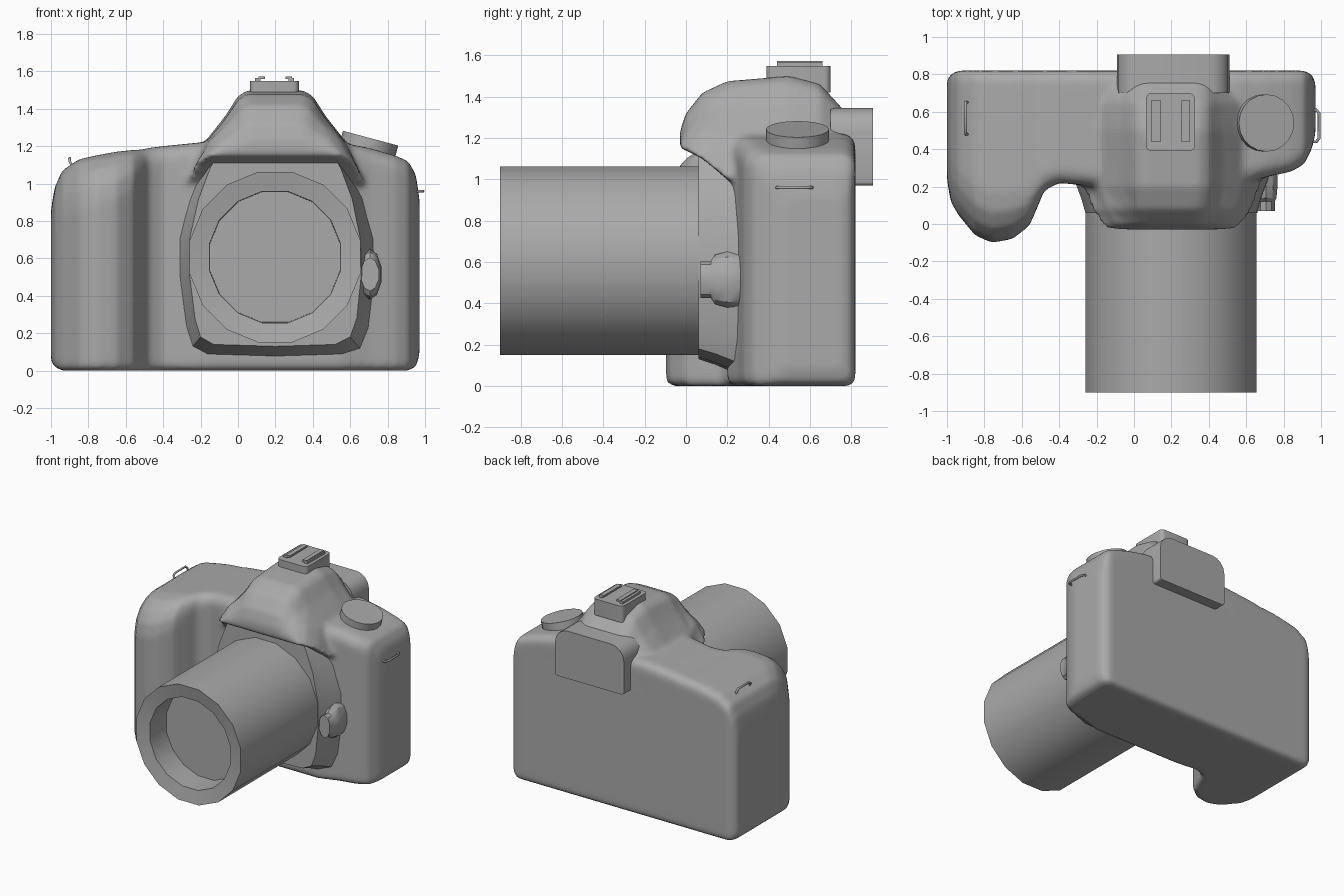
import bpy, bmesh, math
from mathutils import Matrix, Vector

cube = bpy.data.objects.get("Cube")
if cube:
    bpy.data.objects.remove(cube, do_unlink=True)

grey = bpy.data.materials.new("plain grey")
grey.use_nodes = True
grey.diffuse_color = (0.4, 0.4, 0.4, 1)
grey.node_tree.nodes["Principled BSDF"].inputs["Base Color"].default_value = (0.4, 0.4, 0.4, 1)


def add_loft(bm, rings):
    """Skin a list of equal-length rings and cap both ends."""
    loops = [[bm.verts.new(p) for p in ring] for ring in rings]
    n = len(loops[0])
    for a, b in zip(loops, loops[1:]):
        for i in range(n):
            j = (i + 1) % n
            bm.faces.new((a[i], a[j], b[j], b[i]))
    bm.faces.new(loops[0][::-1])
    bm.faces.new(loops[-1])
    bmesh.ops.recalc_face_normals(bm, faces=bm.faces)


def finish(name, bm, angle=35, bevel=0):
    mesh = bpy.data.meshes.new(name)
    bm.to_mesh(mesh)
    bm.free()
    ob = bpy.data.objects.new(name, mesh)
    bpy.context.collection.objects.link(ob)
    mesh.materials.append(grey)
    if bevel:
        mod = ob.modifiers.new("soft edges", "BEVEL")
        mod.width, mod.segments = bevel, 2
    bpy.ops.object.select_all(action="DESELECT")
    ob.select_set(True)
    bpy.context.view_layer.objects.active = ob
    bpy.ops.object.shade_smooth_by_angle(angle=math.radians(angle))
    return ob


def loft(name, rings, **kw):
    bm = bmesh.new()
    add_loft(bm, rings)
    return finish(name, bm, **kw)


def box(name, lo, hi, bevel=0):
    bm = bmesh.new()
    bmesh.ops.create_cube(bm, size=1)
    lo, hi = Vector(lo), Vector(hi)
    for v in bm.verts:
        v.co = Vector([c * s for c, s in zip(v.co, hi - lo)]) + (lo + hi) / 2
    return finish(name, bm, bevel=bevel)


def rounded(u0, u1, v0, v1, radii, steps=4):
    """Rounded rectangle; radii run from the low corner anticlockwise."""
    pts = []
    corners = [(u0, v0, 1, 1), (u1, v0, -1, 1), (u1, v1, -1, -1), (u0, v1, 1, -1)]
    for k, ((u, v, su, sv), r) in enumerate(zip(corners, radii)):
        for i in range(steps + 1):
            a = math.pi + (k + i / steps) * math.pi / 2
            pts.append((u + su * r + r * math.cos(a), v + sv * r + r * math.sin(a)))
    return pts


# Body with hand grip: x, front y, back y, bottom z, top z, top front radius
bm = bmesh.new()
stations = [
    (-1.00, 0.24, 0.77, 0.05, 0.86, 0.20), (-0.98, 0.12, 0.80, 0.02, 0.98, 0.22),
    (-0.94, 0.05, 0.82, 0.00, 1.07, 0.24), (-0.85, -0.06, 0.82, 0.00, 1.13, 0.26),
    (-0.76, -0.10, 0.82, 0.00, 1.15, 0.26), (-0.65, -0.08, 0.82, 0.00, 1.17, 0.25),
    (-0.56, -0.01, 0.82, 0.00, 1.18, 0.20), (-0.52, 0.08, 0.82, 0.00, 1.18, 0.15),
    (-0.48, 0.18, 0.82, 0.00, 1.19, 0.10), (-0.40, 0.22, 0.82, 0.00, 1.20, 0.08),
    (-0.20, 0.20, 0.82, 0.00, 1.22, 0.08), (0.55, 0.20, 0.82, 0.00, 1.22, 0.08),
    (0.70, 0.25, 0.82, 0.00, 1.19, 0.08), (0.84, 0.28, 0.82, 0.00, 1.15, 0.08),
    (0.91, 0.32, 0.82, 0.00, 1.12, 0.08), (0.95, 0.40, 0.80, 0.02, 1.05, 0.08),
    (0.97, 0.48, 0.76, 0.08, 0.92, 0.06),
]
add_loft(bm, [[(x, y, z) for y, z in rounded(y0, y1, z0, z1, (0.04, 0.04, 0.06, r))]
              for x, y0, y1, z0, z1, r in stations])

# Viewfinder hump, merged with the body: y, base z, top z, width factor
arch = [(0.48, 0), (0.38, 0.44), (0.27, 0.72), (0.20, 0.94), (0.15, 1.0)]
humps = [(-0.03, 1.15, 1.23, 0.72), (0.00, 1.14, 1.32, 0.80), (0.08, 1.10, 1.42, 0.90),
         (0.20, 1.0, 1.475, 1.0), (0.50, 1.0, 1.50, 1.0), (0.65, 1.0, 1.46, 1.0),
         (0.76, 1.0, 1.34, 0.95), (0.81, 1.0, 1.18, 0.9)]
rings = []
for y, base, top, k in humps:
    side = [(w * k, base + (top - base) * t) for w, t in arch]
    rings.append([(0.2 + w, y, z) for w, z in side] + [(0.2 - w, y, z) for w, z in side[::-1]])
add_loft(bm, rings)
body = finish("body", bm)
mod = body.modifiers.new("merge", "REMESH")
mod.mode, mod.voxel_size, mod.use_smooth_shade = "VOXEL", 0.018, True
mod = body.modifiers.new("blend", "SMOOTH")
mod.factor, mod.iterations = 0.5, 6

# Lens mount panel flaring back into the body
outline = [(-0.08, 1.21), (-0.15, 1.08), (-0.21, 0.92), (-0.26, 0.70), (-0.26, 0.52),
           (-0.23, 0.28), (-0.20, 0.18), (-0.13, 0.14), (0.20, 0.13), (0.52, 0.14),
           (0.60, 0.18), (0.635, 0.28), (0.66, 0.52), (0.655, 0.70), (0.61, 0.92),
           (0.55, 1.08), (0.48, 1.21), (0.35, 1.16), (0.20, 1.14), (0.05, 1.16)]


def mount_ring(y, k):
    return [(0.2 + (x - 0.2) * k, y, 0.65 + (z - 0.65) * (k if z < 0.9 else 1)) for x, z in outline]


loft("mount_panel", [mount_ring(0.06, 1), mount_ring(0.14, 1.05), mount_ring(0.32, 1.2)], angle=30)

# Lens barrel with recessed glass: y, radius
sides = 16
barrel = [(0.10, 0.465), (-0.90, 0.465), (-0.88, 0.358), (-0.68, 0.355)]
loft("lens_barrel", [[(0.198 + r * math.cos(a), y, 0.607 + r * math.sin(a))
                      for a in (2 * math.pi * (i + 0.5) / sides for i in range(sides))]
                     for y, r in barrel], angle=30)

# Tilted mode dial
bm = bmesh.new()
bmesh.ops.create_cone(bm, cap_ends=True, segments=20, radius1=0.153, radius2=0.153, depth=0.13,
                      matrix=Matrix.Translation((0.692, 0.54, 1.18)) @ Matrix.Rotation(math.radians(15), 4, "Y"))
finish("mode_dial", bm)

# Eyepiece
eye = rounded(-0.09, 0.51, 0.97, 1.345, (0.02, 0.02, 0.11, 0.11))
loft("eyepiece", [[(x, y, z) for x, z in eye] for y in (0.70, 0.905)])

# Accessory shoe and rails
shoe = rounded(0.065, 0.325, 0.39, 0.70, (0.03,) * 4)
loft("accessory_shoe", [[(x, y, z) for x, y in shoe] for z in (1.42, 1.548)])
for name, x, lip in (("right", 0.09, 0.11), ("left", 0.27, 0.255)):
    box(name + "_shoe_rail", (x, 0.44, 1.54), (x + 0.03, 0.66, 1.565))
    box(name + "_shoe_lip", (lip, 0.44, 1.558), (lip + 0.035, 0.66, 1.572))

# Lens release knob: y, half width, half height
release = [(0.07, 0.05, 0.09), (0.12, 0.05, 0.09), (0.14, 0.06, 0.12),
           (0.20, 0.065, 0.135), (0.26, 0.065, 0.13), (0.30, 0.05, 0.10)]
loft("lens_release", [[(0.705 + w * math.cos(a), y, 0.515 + h * math.sin(a))
                       for a in (math.pi * (i + 0.5) / 5 for i in range(10))]
                      for y, w, h in release])


# Wire strap loops
def strap_loop(name, points):
    curve = bpy.data.curves.new(name, "CURVE")
    curve.dimensions, curve.bevel_depth, curve.bevel_resolution = "3D", 0.008, 1
    line = curve.splines.new("POLY")
    line.points.add(len(points) - 1)
    for p, co in zip(line.points, points):
        p.co = (*co, 1)
    curve.materials.append(grey)
    bpy.context.collection.objects.link(bpy.data.objects.new(name, curve))


strap_loop("right_strap_loop", [(-0.88, 0.48, 1.08), (-0.90, 0.48, 1.12), (-0.90, 0.50, 1.135),
                                (-0.90, 0.63, 1.135), (-0.90, 0.65, 1.12), (-0.88, 0.65, 1.08)])
strap_loop("left_strap_loop", [(0.93, 0.44, 0.96), (0.975, 0.44, 0.96), (0.99, 0.46, 0.96),
                               (0.99, 0.59, 0.96), (0.975, 0.61, 0.96), (0.93, 0.61, 0.96)])
